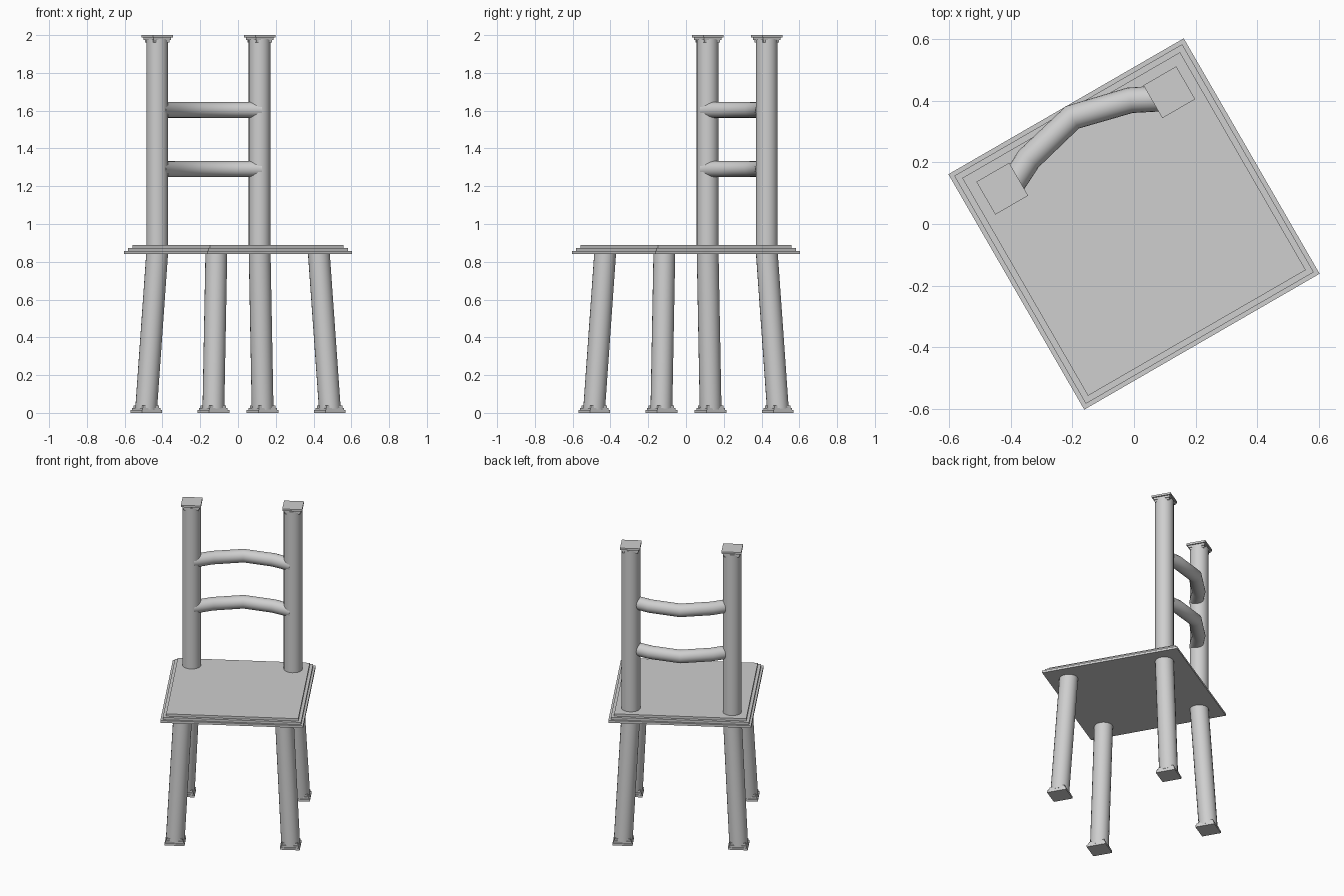
import bpy
import bmesh
import math
from mathutils import Matrix, Vector

if "Cube" in bpy.data.objects:
    bpy.data.objects.remove(bpy.data.objects["Cube"], do_unlink=True)

TURN = Matrix.Rotation(math.radians(30), 4, "Z")   # the whole chair is turned
SEAT_LOW, SEAT_TOP = 0.842, 0.889
POST, FOOT = 0.313, 0.356                          # leg offset at seat and floor
LEG_RADIUS, RAIL_RADIUS = 0.058, 0.042

grey = bpy.data.materials.new("plain_grey")
grey.use_nodes = True
grey.diffuse_color = (0.62, 0.62, 0.62, 1)
grey.node_tree.nodes["Principled BSDF"].inputs["Base Color"].default_value = grey.diffuse_color


def finish(name, bm, smooth=False):
    mesh = bpy.data.meshes.new(name)
    bm.transform(TURN)
    bmesh.ops.recalc_face_normals(bm, faces=bm.faces)
    bm.to_mesh(mesh)
    bm.free()
    mesh.materials.append(grey)
    obj = bpy.data.objects.new(name, mesh)
    bpy.context.collection.objects.link(obj)
    if smooth:
        bpy.ops.object.select_all(action="DESELECT")
        obj.select_set(True)
        bpy.context.view_layer.objects.active = obj
        bpy.ops.object.shade_smooth_by_angle(angle=math.radians(40))
    return obj


def stepped_slab(name, x, y, z, tiers):
    """Square slab as one closed stepped shell; tiers are (half width, height)."""
    bm = bmesh.new()
    rings = []
    for half, height in tiers:
        for level in (z, z + height):
            rings.append([bm.verts.new((x + sx * half, y + sy * half, level))
                          for sx, sy in ((-1, -1), (1, -1), (1, 1), (-1, 1))])
        z += height
    for low, high in zip(rings, rings[1:]):
        for i in range(4):
            j = (i + 1) % 4
            bm.faces.new((low[i], low[j], high[j], high[i]))
    bm.faces.new(rings[0])
    bm.faces.new(rings[-1])
    finish(name, bm)


def tube(name, points, radius, sides=20):
    """Round bar through the points, with mitred joints."""
    points = [Vector(p) for p in points]
    bm = bmesh.new()
    rings = []
    for k, p in enumerate(points):
        along = (points[min(k + 1, len(points) - 1)] - points[max(k - 1, 0)]).normalized()
        guide = Vector((0, 1, 0)) if abs(along.z) > 0.7 else Vector((0, 0, 1))
        side = along.cross(guide).normalized()
        up = side.cross(along)
        rings.append([bm.verts.new(p + radius * (side * math.cos(a) + up * math.sin(a)))
                      for a in (2 * math.pi * i / sides for i in range(sides))])
    for low, high in zip(rings, rings[1:]):
        for i in range(sides):
            j = (i + 1) % sides
            bm.faces.new((low[i], low[j], high[j], high[i]))
    bm.faces.new(rings[0])
    bm.faces.new(rings[-1])
    finish(name, bm, smooth=True)


# Seat with a stepped edge
step = (SEAT_TOP - SEAT_LOW) / 3
stepped_slab("seat", 0, 0, SEAT_LOW, [(0.441, step), (0.427, step), (0.408, step)])

# Splayed legs on stepped square feet
foot_tiers = [(0.0615, 0.014), (0.055, 0.013), (0.049, 0.013)]
for sx, side in ((1, "left"), (-1, "right")):
    for sy, end in ((1, "back"), (-1, "front")):
        tube(f"{end}_{side}_leg",
             [(sx * FOOT, sy * FOOT, 0.02), (sx * POST, sy * POST, SEAT_LOW + 0.01)], LEG_RADIUS)
        stepped_slab(f"{end}_{side}_foot", sx * FOOT, sy * FOOT, 0, foot_tiers)

    # Upright back posts with square caps
    tube(f"{side}_back_post", [(sx * POST, POST, SEAT_TOP - 0.02), (sx * POST, POST, 1.98)], LEG_RADIUS)
    stepped_slab(f"{side}_post_cap", sx * POST, POST, 1.96,
                 [(0.047, 0.013), (0.053, 0.014), (0.0615, 0.013)])

# Bowed back rails
bow = [(-0.313, 0.292), (-0.19, 0.354), (0, 0.4), (0.19, 0.354), (0.313, 0.292)]
for name, height in (("lower_rail", 1.291), ("upper_rail", 1.604)):
    tube(name, [(x, y, height) for x, y in bow], RAIL_RADIUS)
